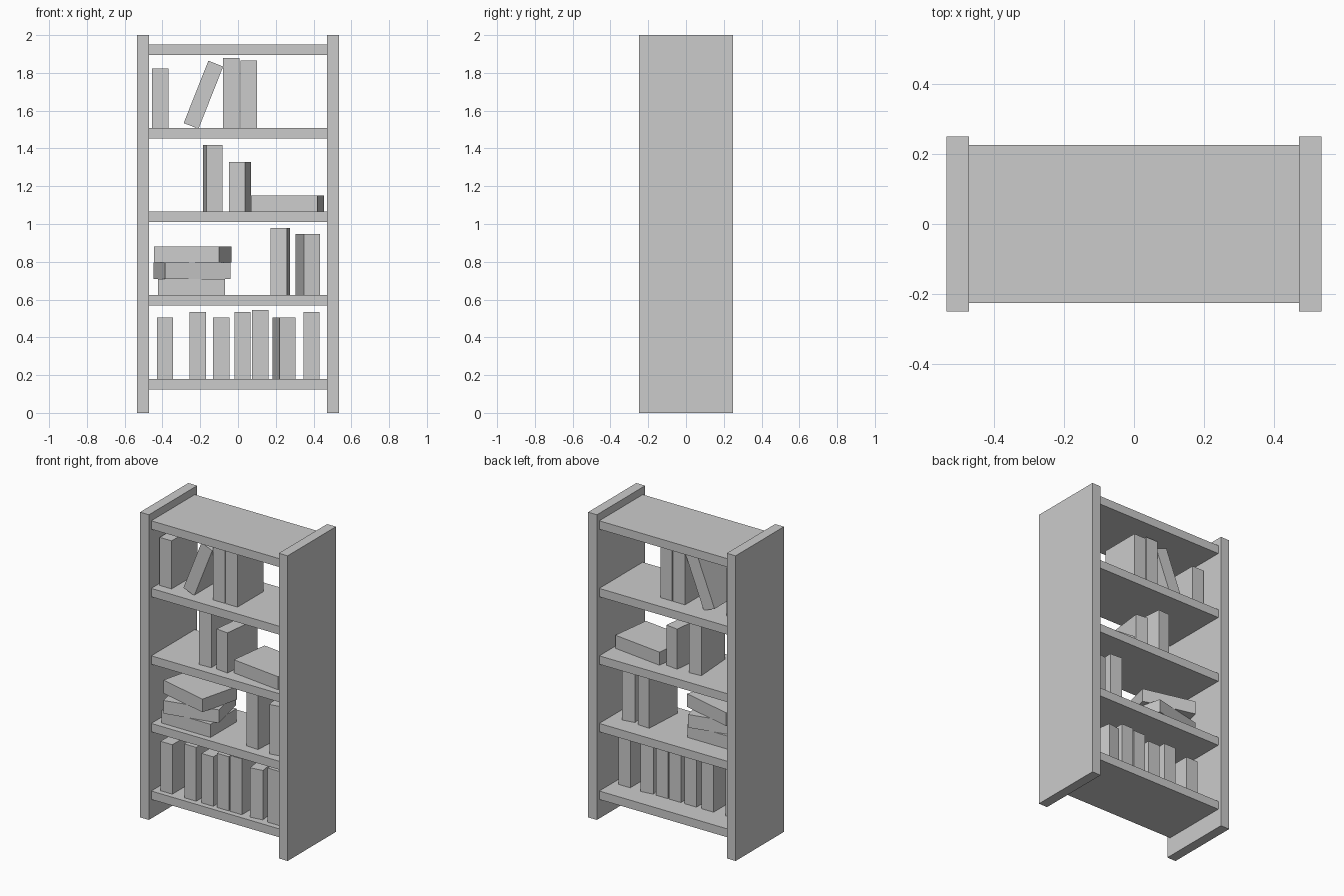
import bpy
from math import radians
from mathutils import Matrix, Vector

T, D, L = 0.086, 0.27, 0.355   # book thickness, depth, height


def box(name, size, loc, rot=(0, 0, 0)):
    bpy.ops.mesh.primitive_cube_add(size=1, location=loc,
                                    rotation=[radians(a) for a in rot])
    ob = bpy.context.object
    ob.name = name
    ob.scale = size
    return ob


# Side panels
for side, name in ((-1, "left_side_panel"), (1, "right_side_panel")):
    box(name, (0.064, 0.5, 2.0), (side * 0.503, 0, 1.0))

# Shelf boards, listed by top surface height
shelf_tops = [0.18, 0.623, 1.066, 1.508, 1.951]
for i, top in enumerate(shelf_tops):
    box(f"shelf_{i + 1}", (0.942, 0.45, 0.055), (0, 0, top - 0.0275))

# Upright books: shelf index, centre x, centre y, height, turn about z
upright = [
    (0, -0.386, -0.055, 0.324, 0), (0, -0.213, -0.055, 0.353, 0),
    (0, -0.089, -0.055, 0.324, 0), (0, 0.024, -0.055, 0.355, 0),
    (0, 0.118, -0.055, 0.366, 0), (0, 0.244, -0.05, 0.324, 7.9),
    (0, 0.389, -0.052, 0.355, 0),
    (1, 0.224, -0.026, 0.355, -3.4), (1, 0.368, -0.033, 0.324, 9.6),
    (2, -0.134, -0.025, 0.353, 3.9), (2, 0.011, -0.025, 0.263, -6.8),
    (3, -0.411, -0.027, 0.315, 0), (3, -0.036, -0.012, 0.37, 0),
    (3, 0.057, -0.012, 0.358, 0),
]
for i, (s, x, y, h, turn) in enumerate(upright):
    box(f"upright_book_{i + 1}", (T, D, h),
        (x, y, shelf_tops[s] + h / 2), (0, 0, turn))

# Leaning book on the top row
box("leaning_book", (T * 0.98, D, L), (-0.183, -0.02, 1.684), (0, 21.6, 0))

# Flat books: shelf index, level in the stack, centre x, centre y, turn
flat = [
    (1, 0, -0.247, -0.05, 0), (1, 1, -0.243, -0.05, 13),
    (1, 2, -0.240, -0.05, -14.2), (2, 0, 0.261, -0.028, -7.3),
]
for i, (s, level, x, y, turn) in enumerate(flat):
    box(f"flat_book_{i + 1}", (L, D, T),
        (x, y, shelf_tops[s] + T * (level + 0.5)), (0, 0, turn))
